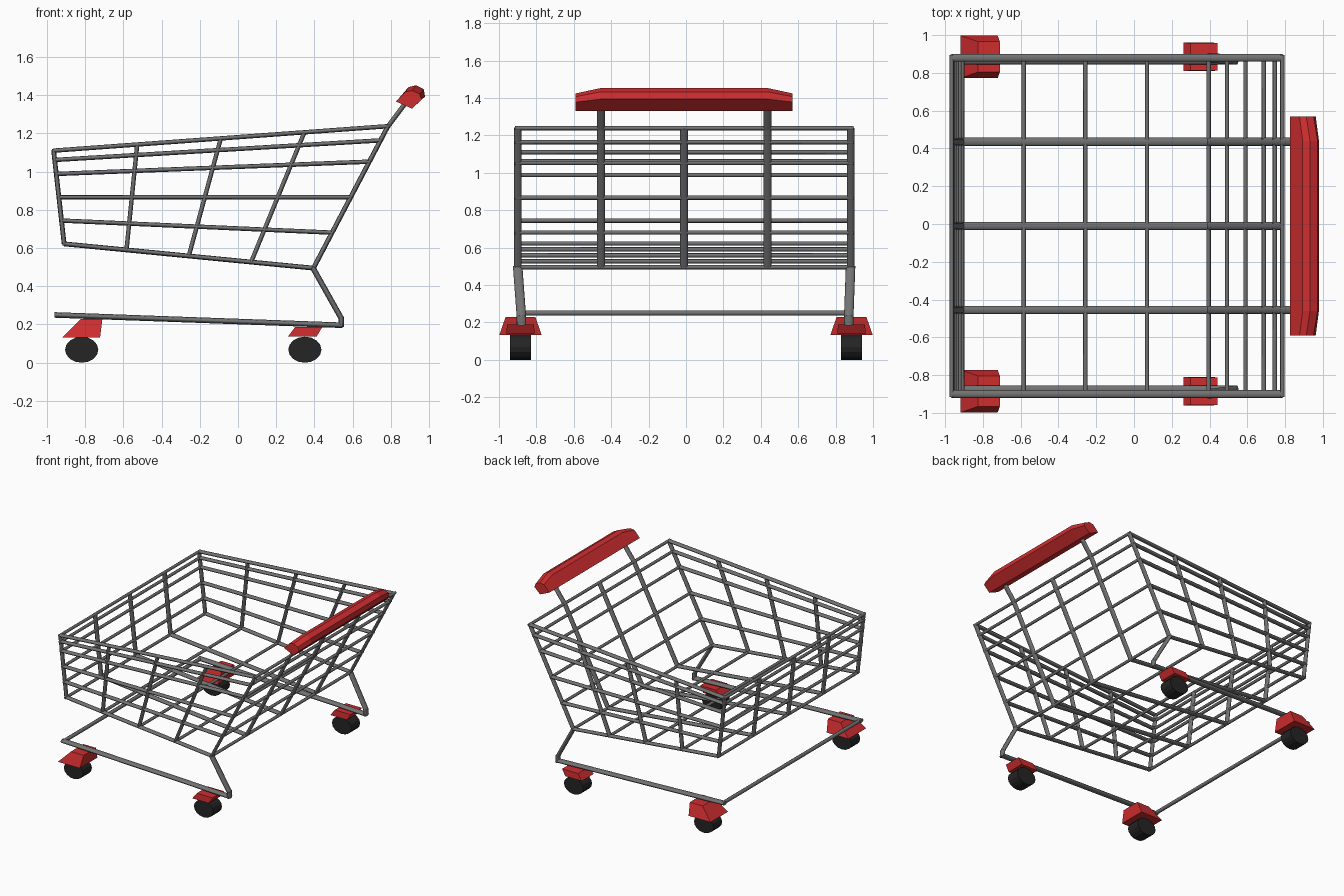
import bpy, bmesh, math
from mathutils import Vector

if "Cube" in bpy.data.objects:
    bpy.data.objects.remove(bpy.data.objects["Cube"])

def material(name, col):
    m = bpy.data.materials.new(name)
    m.diffuse_color = (*col, 1)
    m.use_nodes = True
    m.node_tree.nodes["Principled BSDF"].inputs["Base Color"].default_value = m.diffuse_color
    return m

STEEL = material("grey steel", (0.17, 0.17, 0.17))
RED = material("red plastic", (0.62, 0.026, 0.028))
RUBBER = material("black rubber", (0.018, 0.018, 0.018))

STRETCH = 1.75          # all tubes are wider across y than in x/z
Y0, Y1 = -0.90, 0.88    # basket sides
YS = [-0.455, -0.01, 0.435]

def wires(name, segments, radius):
    """Straight tubes between point pairs, joined in one mesh."""
    cu = bpy.data.curves.new(name, 'CURVE')
    cu.dimensions = '3D'
    cu.bevel_depth = radius
    cu.bevel_resolution = 2
    cu.use_fill_caps = True
    for seg in segments:
        s = cu.splines.new('POLY')
        s.points.add(1)
        for p, (x, y, z) in zip(s.points, seg):
            p.co = (x, y / STRETCH, z, 1)
    cu.materials.append(STEEL)
    ob = bpy.data.objects.new(name, cu)
    bpy.context.collection.objects.link(ob)
    ob.scale.y = STRETCH
    bpy.ops.object.select_all(action='DESELECT')
    ob.select_set(True)
    bpy.context.view_layer.objects.active = ob
    bpy.ops.object.convert(target='MESH')
    return ob

def loft(name, sections, mat):
    """Skin closed sections of equal length and cap both ends."""
    bm = bmesh.new()
    rings = [[bm.verts.new(p) for p in s] for s in sections]
    n = len(rings[0])
    for a, b in zip(rings, rings[1:]):
        for i in range(n):
            j = (i + 1) % n
            bm.faces.new((a[i], a[j], b[j], b[i]))
    bm.faces.new(rings[0])
    bm.faces.new(rings[-1])
    bmesh.ops.recalc_face_normals(bm, faces=bm.faces)
    me = bpy.data.meshes.new(name)
    bm.to_mesh(me)
    bm.free()
    me.materials.append(mat)
    ob = bpy.data.objects.new(name, me)
    bpy.context.collection.objects.link(ob)
    return ob

# Basket: a sloped side panel, s runs nose to handle, t runs rim to floor
TL, TR = Vector((-0.965, 0, 1.11)), Vector((0.785, 0, 1.238))
BL, BR = Vector((-0.91, 0, 0.622)), Vector((0.395, 0, 0.495))

def panel(s, t, y):
    p = TL.lerp(TR, s).lerp(BL.lerp(BR, s), t)
    return (p.x, y, p.z)

rings = []
for t in (0, 0.1, 0.25, 0.5, 0.75, 1):
    for y in (Y0, Y1):
        rings.append((panel(0, t, y), panel(1, t, y)))
    for s in (0, 1):
        rings.append((panel(s, t, Y0 - 0.015), panel(s, t, Y1 + 0.015)))
wires("basket_rings", rings, 0.0115)

ribs = []
for s in (0, 0.25, 0.5, 0.75, 1):
    for y in (Y0, Y1):
        ribs.append((panel(s, 0, y), panel(s, 1, y)))
    ribs.append((panel(s, 1, Y0), panel(s, 1, Y1)))
wires("basket_ribs", ribs, 0.0115)

long_bars = []
for y in YS:
    long_bars += [(panel(0, 0, y), panel(0, 1, y)),
                  (panel(0, 1, y), panel(1, 1, y)),
                  (panel(1, 1, y), panel(1, 0, y))]
wires("basket_long_bars", long_bars, 0.0125)

# Handle rods and moulded grip
wires("handle_rods", [((0.78, y, 1.23), (0.885, y, 1.37)) for y in (YS[0], YS[2])], 0.0125)
full = [(0.827, 1.367), (0.893, 1.443), (0.932, 1.452), (0.972, 1.432), (0.979, 1.393), (0.911, 1.33)]
ends = [(0.827, 1.367), (0.876, 1.418), (0.912, 1.424), (0.950, 1.407), (0.962, 1.378), (0.911, 1.33)]
loft("handle_grip", [[(x, y, z) for x, z in prof] for y, prof in
     ((-0.59, ends), (-0.46, full), (0.44, full), (0.57, ends))], RED)

# Lower chassis: struts, rails and nose crossbar
chassis = []
for yb, yr in ((Y0, -0.88), (Y1, 0.87)):
    chassis += [((0.39, yb, 0.50), (0.542, yr, 0.23)),
                ((0.54, yr, 0.24), (0.54, yr, 0.187)),
                ((0.548, yr, 0.196), (-0.96, yr, 0.25))]
chassis.append(((-0.945, -0.89, 0.25), (-0.945, 0.88, 0.25)))
wires("chassis", chassis, 0.0145)

# Casters: red housing lofted from bottom to top rectangle, with a wheel
def rect(x0, x1, yc, half, z):
    return [(x0, yc - half, z), (x1, yc - half, z), (x1, yc + half, z), (x0, yc + half, z)]

def wheel(name, x, y):
    bpy.ops.mesh.primitive_cylinder_add(vertices=16, radius=1, depth=0.112,
                                        location=(x, y, 0.068), rotation=(math.pi / 2, 0, 0))
    ob = bpy.context.object
    ob.name = name
    ob.scale = (0.087, 0.068, 1)
    ob.data.materials.append(RUBBER)

for side, y in (("front", -0.885), ("back", 0.885)):
    loft(f"nose_caster_{side}", [rect(-0.918, -0.722, y, 0.113, 0.133),
                                 rect(-0.825, -0.71, y, 0.08, 0.228)], RED)
    loft(f"rear_caster_{side}", [rect(0.262, 0.412, y, 0.076, 0.138),
                                 rect(0.300, 0.442, y, 0.072, 0.188)], RED)
    wheel(f"nose_wheel_{side}", -0.818, y)
    wheel(f"rear_wheel_{side}", 0.35, y)
